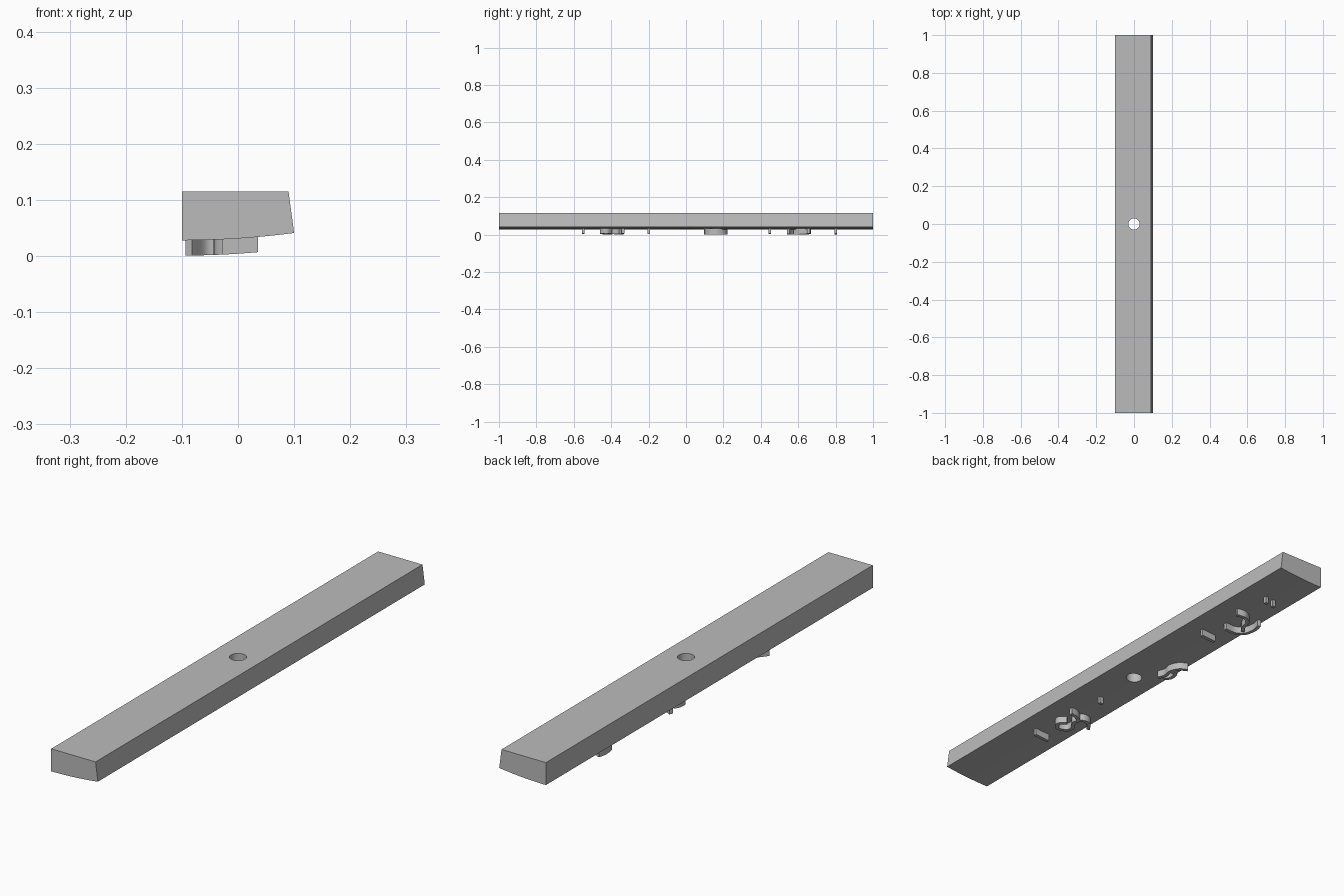
import bpy, bmesh, math
from mathutils import Vector

if "Cube" in bpy.data.objects:
    bpy.data.objects.remove(bpy.data.objects["Cube"])

grey = bpy.data.materials.new("light_grey")
grey.use_nodes = True
grey.diffuse_color = (0.5, 0.5, 0.5, 1)
grey.node_tree.nodes["Principled BSDF"].inputs["Base Color"].default_value = (0.5, 0.5, 0.5, 1)


def underside(x):
    """Height of the gently curved underside."""
    return 0.028 + 0.325 * (x + 0.1) ** 2


def finish(bm, name):
    bmesh.ops.recalc_face_normals(bm, faces=bm.faces)
    mesh = bpy.data.meshes.new(name)
    bm.to_mesh(mesh)
    bm.free()
    mesh.materials.append(grey)
    obj = bpy.data.objects.new(name, mesh)
    bpy.context.collection.objects.link(obj)
    return obj


def shade(obj):
    bpy.ops.object.select_all(action="DESELECT")
    obj.select_set(True)
    bpy.context.view_layer.objects.active = obj
    bpy.ops.object.shade_smooth_by_angle(angle=math.radians(30))


# Bar: sloped edge and curved underside, extruded along its length
steps = 16
outline = [(-0.1 + 0.2 * i / steps) for i in range(steps + 1)]
profile = [(x, underside(x)) for x in outline] + [(0.09, 0.115), (-0.1, 0.115)]
bm = bmesh.new()
end = bm.faces.new([bm.verts.new((x, -1, z)) for x, z in profile])
side = bmesh.ops.extrude_face_region(bm, geom=[end])
bmesh.ops.translate(bm, vec=(0, 2, 0), verts=[v for v in side["geom"] if isinstance(v, bmesh.types.BMVert)])
bar = finish(bm, "bar")

# Round hole through the middle
bpy.ops.mesh.primitive_cylinder_add(vertices=40, radius=0.03, depth=0.4, location=(0, 0, 0.07))
cutter = bpy.context.object
cutter.name = "hole_cutter"
cutter.data.materials.append(grey)
cutter.hide_render = True
cutter.hide_set(True)
cut = bar.modifiers.new("centre_hole", "BOOLEAN")
cut.object = cutter
cut.solver = "EXACT"
bpy.context.view_layer.objects.active = bar
bpy.ops.object.modifier_apply(modifier=cut.name)
bpy.data.objects.remove(cutter)
shade(bar)


def smooth_path(points, n=6):
    """Catmull-Rom curve through the points."""
    p = [Vector(q) for q in points]
    p = [2 * p[0] - p[1]] + p + [2 * p[-1] - p[-2]]
    path = []
    for a, b, c, d in zip(p, p[1:], p[2:], p[3:]):
        for i in range(n):
            t = i / n
            path.append(b + (c - a) * t / 2 + (a - 2.5 * b + 2 * c - d / 2) * t * t
                        + (1.5 * (b - c) + (d - a) / 2) * t ** 3)
    return path + [p[-2]]


def ridge(name, points, width=0.014):
    """Raised strip that hangs below the curved underside."""
    path = smooth_path(points)
    bm = bmesh.new()
    rings = []
    for i, q in enumerate(path):
        t = (path[min(i + 1, len(path) - 1)] - path[max(i - 1, 0)]).normalized()
        n = Vector((-t.y, t.x)) * width / 2
        ring = []
        for s, drop in ((1, -0.004), (-1, -0.004), (-1, 0.0272), (1, 0.0272)):
            v = q + n * s
            ring.append(bm.verts.new((v.x, v.y, underside(v.x) - drop)))
        rings.append(ring)
    for a, b in zip(rings, rings[1:]):
        for k in range(4):
            bm.faces.new((a[k], a[k - 1], b[k - 1], b[k]))
    bm.faces.new(rings[0])
    bm.faces.new(rings[-1])
    shade(finish(bm, name))


# Straight ridges and small pegs under the bar
for name, y, x0, x1 in (("front_rib", -0.55, -0.028, 0.036), ("front_peg", -0.2, -0.008, 0.008),
                        ("back_rib", 0.447, -0.028, 0.036), ("back_peg_inner", 0.8, 0.0, 0.014),
                        ("back_peg_outer", 0.8, -0.035, -0.02)):
    ridge(name, [(x0, y), (x1, y)])

# Curved ridges under the bar
ridge("front_loop", [(0.0, -0.4), (0.022, -0.425), (0.005, -0.452), (-0.03, -0.44), (-0.035, -0.41),
                     (-0.015, -0.375), (-0.03, -0.345), (-0.06, -0.345), (-0.088, -0.38)])
ridge("front_hook", [(0.034, -0.337), (0.005, -0.34), (-0.02, -0.355)])
ridge("middle_arc", [(-0.04, 0.098), (-0.05, 0.13), (-0.045, 0.165), (-0.06, 0.2), (-0.088, 0.217)])
ridge("middle_branch", [(-0.062, 0.105), (-0.078, 0.13), (-0.07, 0.165), (-0.05, 0.165)])
ridge("back_arc", [(0.0, 0.547), (-0.045, 0.55), (-0.078, 0.575), (-0.087, 0.62), (-0.08, 0.655)])
ridge("back_hook", [(0.034, 0.655), (0.0, 0.662), (-0.03, 0.645), (-0.04, 0.61), (-0.06, 0.58)])
